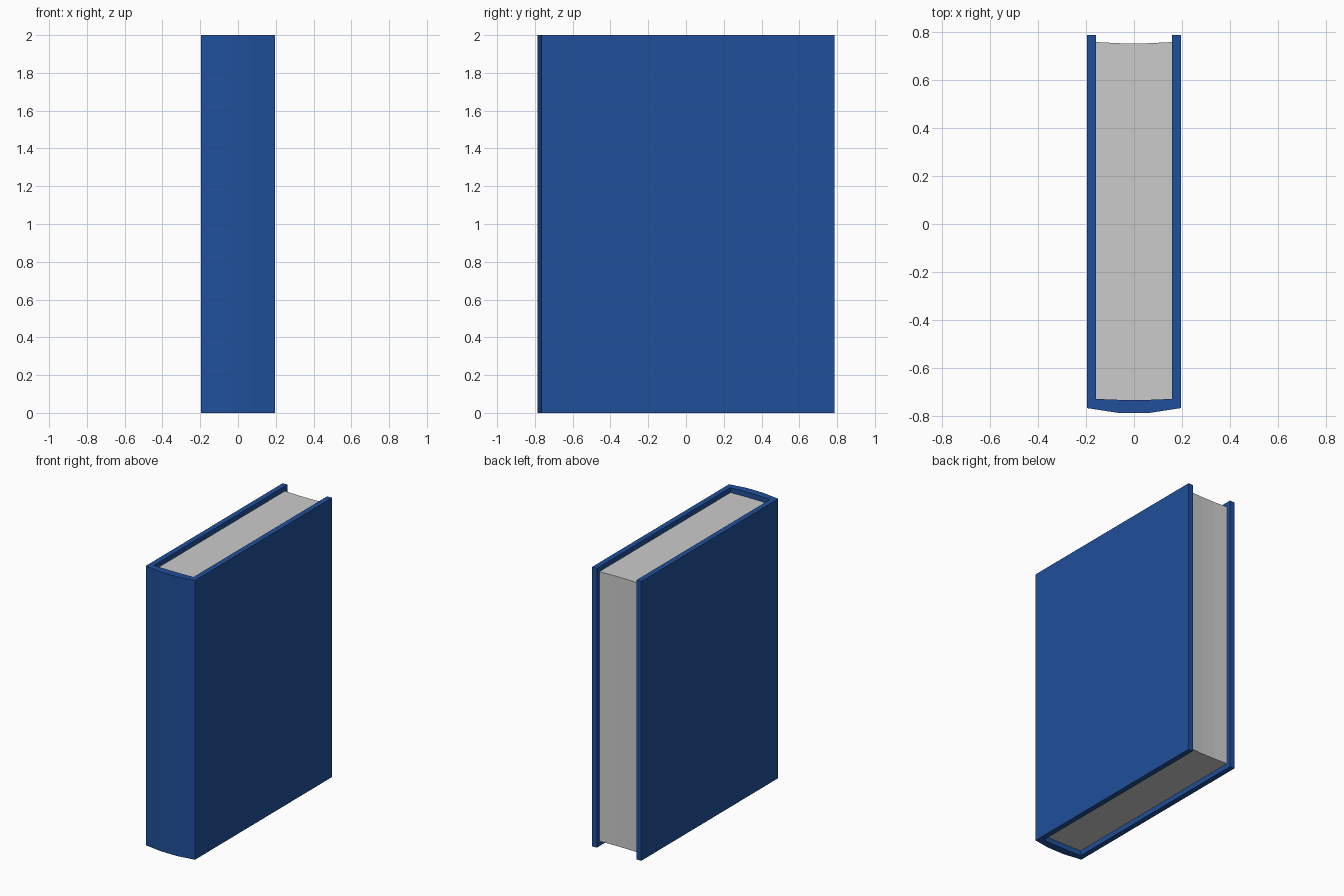
import bpy, bmesh

if "Cube" in bpy.data.objects:
    bpy.data.objects.remove(bpy.data.objects["Cube"])


def extrude_profile(name, points, z0, z1, color=None):
    """Closed xy outline extruded upward from z0 to z1."""
    bm = bmesh.new()
    face = bm.faces.new([bm.verts.new((x, y, z0)) for x, y in points])
    new = bmesh.ops.extrude_face_region(bm, geom=[face])["geom"]
    verts = [v for v in new if isinstance(v, bmesh.types.BMVert)]
    bmesh.ops.translate(bm, verts=verts, vec=(0, 0, z1 - z0))
    bmesh.ops.recalc_face_normals(bm, faces=bm.faces)
    mesh = bpy.data.meshes.new(name)
    bm.to_mesh(mesh)
    bm.free()
    obj = bpy.data.objects.new(name, mesh)
    bpy.context.collection.objects.link(obj)
    if color:
        mat = bpy.data.materials.new(name + "_color")
        mat.diffuse_color = color
        mat.use_nodes = True
        mat.node_tree.nodes["Principled BSDF"].inputs["Base Color"].default_value = mat.diffuse_color
        mesh.materials.append(mat)
    return obj


def mirrored(half):
    """Complete a right-half outline with its left side."""
    return half + [(-x, y) for x, y in reversed(half)]


# Cover: two boards joined by a faceted, rounded spine
cover_half = [(0.065, -0.785), (0.195, -0.765), (0.195, 0.785),
              (0.157, 0.785), (0.157, -0.727), (0.055, -0.731)]
extrude_profile("cover", mirrored(cover_half), 0, 2, (0.014, 0.08, 0.33, 1))

# Page block: recessed top and bottom, with a slightly hollow fore edge
pages_half = [(0.055, -0.731), (0.157, -0.727), (0.157, 0.756), (0.055, 0.751)]
extrude_profile("pages", mirrored(pages_half), 0.035, 1.965)
